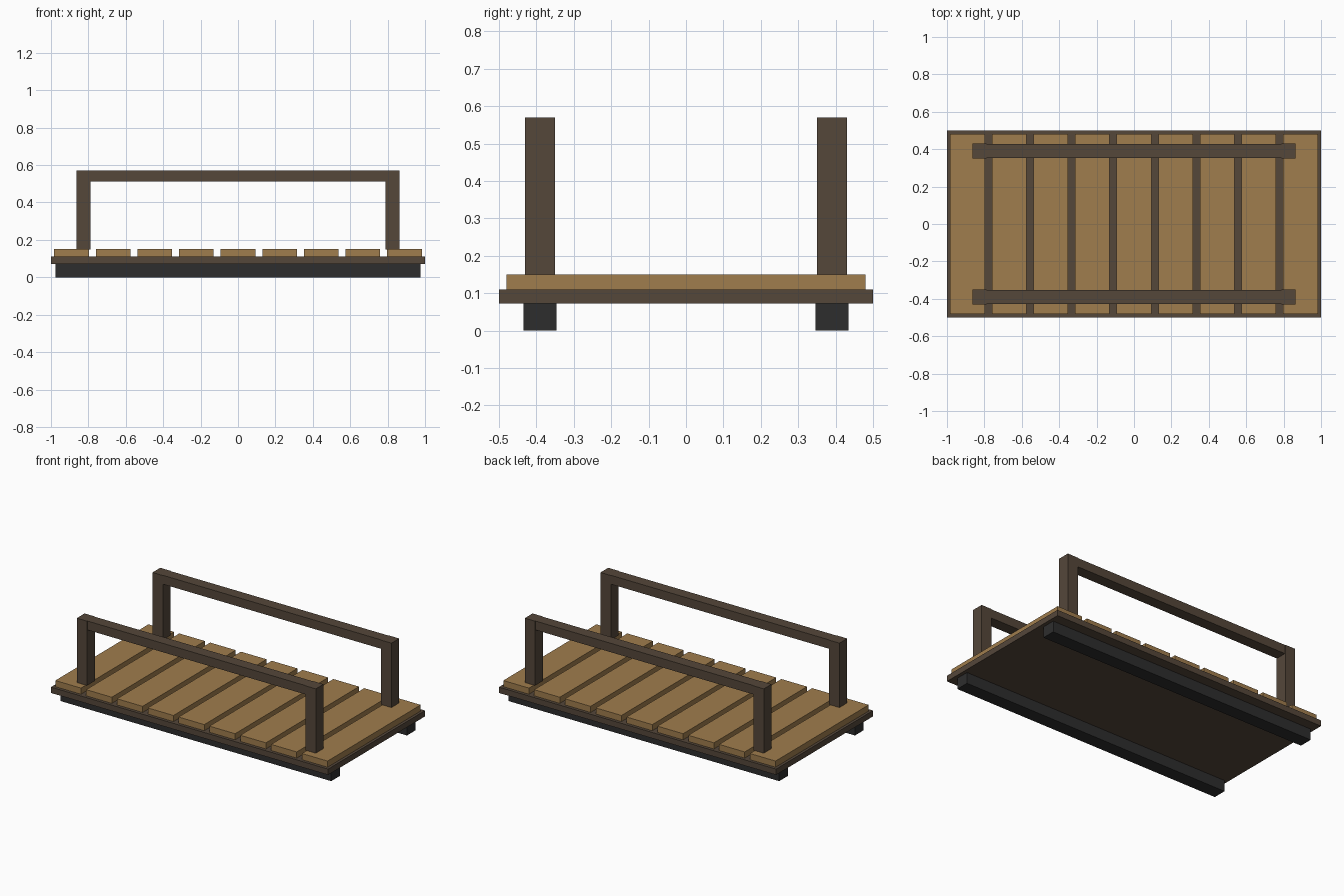
import bpy

if "Cube" in bpy.data.objects:
    bpy.data.objects.remove(bpy.data.objects["Cube"])


def material(name, color):
    m = bpy.data.materials.new(name)
    m.diffuse_color = (*color, 1)
    m.use_nodes = True
    m.node_tree.nodes["Principled BSDF"].inputs["Base Color"].default_value = m.diffuse_color
    return m


dark_wood = material("dark_wood", (0.09, 0.063, 0.042))
light_wood = material("light_wood", (0.35, 0.205, 0.075))
black = material("black", (0.027, 0.027, 0.027))


def box(name, x, y, z, mat):
    """Box from (min, max) ranges on each axis."""
    bpy.ops.mesh.primitive_cube_add(size=1, location=[sum(r) / 2 for r in (x, y, z)])
    ob = bpy.context.object
    ob.name = name
    ob.scale = [r[1] - r[0] for r in (x, y, z)]
    bpy.ops.object.transform_apply(location=False, rotation=False, scale=True)
    ob.data.materials.append(mat)
    return ob


# Base board
box("base_board", (-1, 1), (-0.5, 0.5), (0.072, 0.11), dark_wood)

# Cross planks
for i in range(9):
    c = (i - 4) * 0.2225
    box(f"plank_{i + 1}", (c - 0.0925, c + 0.0925), (-0.48, 0.48), (0.11, 0.15), light_wood)

for side, s in (("front", -1), ("back", 1)):
    c = 0.39 * s
    # Runner under the base
    box(f"{side}_runner", (-0.977, 0.977), (c - 0.044, c + 0.044), (0, 0.072), black)
    # Handrail and its posts
    for end, e in (("left", -1), ("right", 1)):
        box(f"{side}_{end}_post", (e * 0.825 - 0.0375, e * 0.825 + 0.0375),
            (c - 0.04, c + 0.04), (0.15, 0.57), dark_wood)
    box(f"{side}_rail", (-0.7875, 0.7875), (c - 0.037, c + 0.037), (0.512, 0.57), dark_wood)
